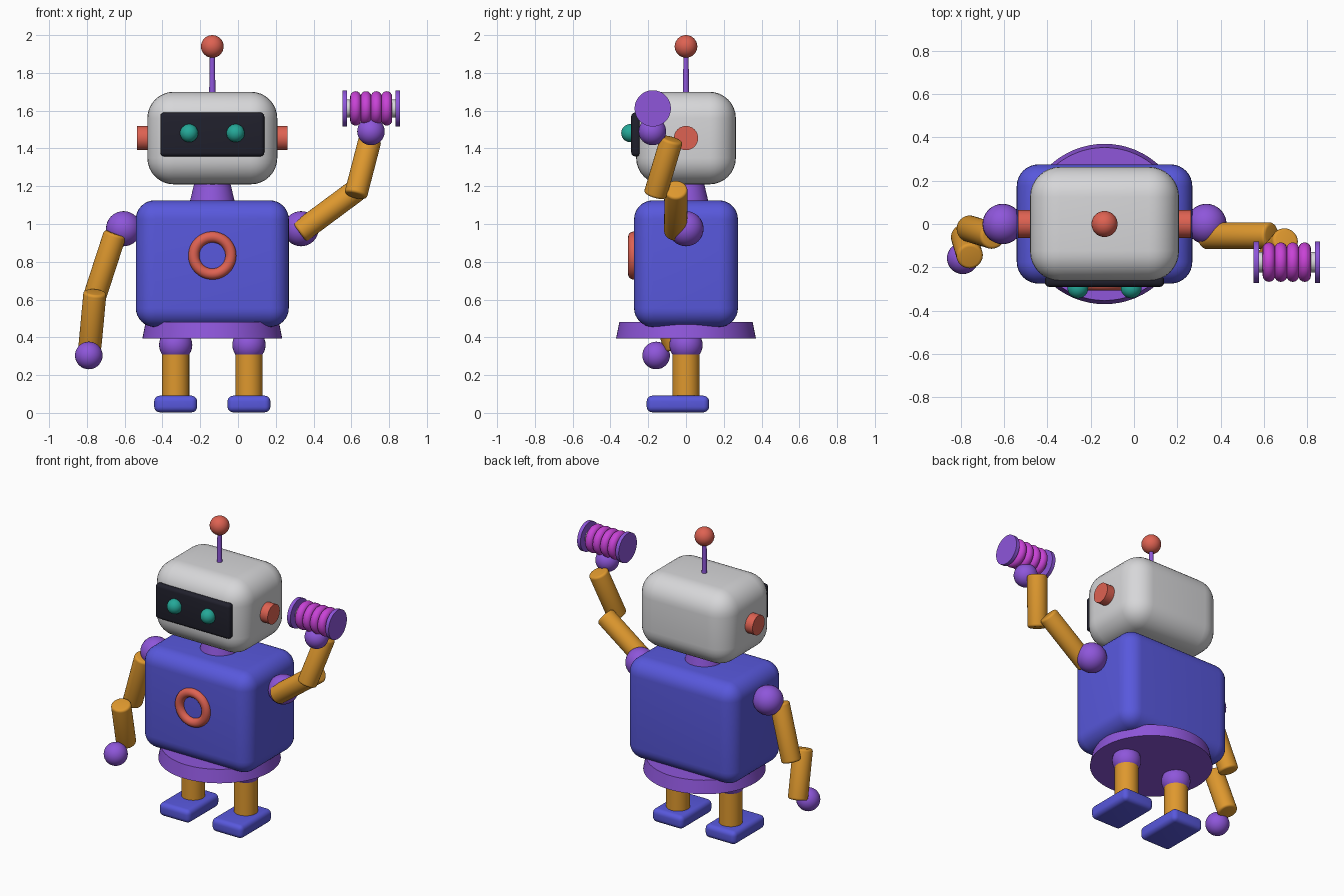
import bpy, math
from mathutils import Vector

if "Cube" in bpy.data.objects:
    bpy.data.objects.remove(bpy.data.objects["Cube"])

CX = -0.136  # centre line of the robot's body


def material(name, r, g, b):
    m = bpy.data.materials.new(name)
    lin = [(c / 255 / 12.92) if c < 11 else ((c / 255 + 0.055) / 1.055) ** 2.4 for c in (r, g, b)]
    m.diffuse_color = (*lin, 1)
    m.use_nodes = True
    m.node_tree.nodes["Principled BSDF"].inputs["Base Color"].default_value = m.diffuse_color
    return m


BLUE = material("blue", 88, 88, 220)
PURPLE = material("purple", 142, 86, 218)
ORANGE = material("orange", 222, 152, 46)
RED = material("coral red", 222, 98, 82)
GREY = material("light grey", 215, 215, 217)
DARK = material("dark screen", 32, 32, 44)
TEAL = material("teal", 36, 168, 152)
MAGENTA = material("magenta", 200, 66, 214)


def finish(name, mat, bevel=0, segments=4):
    ob = bpy.context.object
    ob.name = name
    ob.data.materials.append(mat)
    if bevel:
        bpy.ops.object.transform_apply(location=False, rotation=False, scale=True)
        mod = ob.modifiers.new("Bevel", 'BEVEL')
        mod.width, mod.segments = bevel, segments
        mod.limit_method, mod.angle_limit = 'ANGLE', math.radians(40)
        bpy.ops.object.modifier_apply(modifier=mod.name)
    bpy.ops.object.shade_smooth_by_angle(angle=math.radians(35))
    return ob


def box(name, mat, loc, size, bevel, segments=6):
    bpy.ops.mesh.primitive_cube_add(size=1, location=loc)
    bpy.context.object.scale = size
    return finish(name, mat, bevel, segments)


def ball(name, mat, loc, r):
    bpy.ops.mesh.primitive_uv_sphere_add(segments=32, ring_count=16, radius=r, location=loc)
    return finish(name, mat)


def rod(name, mat, a, b, r1, r2=None, bevel=0, sides=48):
    """Cylinder or cone running from point a to point b."""
    a, b = Vector(a), Vector(b)
    bpy.ops.mesh.primitive_cone_add(vertices=sides, radius1=r1, radius2=r1 if r2 is None else r2,
                                    depth=(b - a).length, location=(a + b) / 2,
                                    rotation=(b - a).to_track_quat('Z', 'Y').to_euler())
    return finish(name, mat, bevel)


def ring(name, mat, loc, rot, major, minor):
    bpy.ops.mesh.primitive_torus_add(major_segments=48, minor_segments=16, location=loc, rotation=rot,
                                     major_radius=major, minor_radius=minor)
    return finish(name, mat)


# Torso, skirt, neck and chest ring
box("torso", BLUE, (CX, 0, 0.79), (0.81, 0.55, 0.67), 0.1, 8)
rod("skirt", PURPLE, (CX, 0, 0.395), (CX, 0, 0.48), 0.37, 0.353, sides=64)
rod("neck", PURPLE, (CX, 0, 1.10), (CX, 0, 1.24), 0.123, 0.09)
ring("chest_ring", RED, (CX, -0.278, 0.833), (math.pi / 2, 0, 0), 0.098, 0.029)

# Head, face screen and antenna
box("head", GREY, (CX, 0, 1.455), (0.688, 0.528, 0.49), 0.14, 8)
box("face_screen", DARK, (CX, -0.265, 1.474), (0.55, 0.05, 0.232), 0.02, 4)
rod("antenna", PURPLE, (CX, 0, 1.68), (CX, 0, 1.91), 0.017, 0.013, sides=24)
ball("antenna_ball", RED, (CX, 0, 1.94), 0.06)

# Paired parts on both sides of the centre line
for side, s in (("left", -1), ("right", 1)):
    ball(f"{side}_eye", TEAL, (CX + s * 0.123, -0.295, 1.481), 0.048)
    rod(f"{side}_ear", RED, (CX + s * 0.30, 0, 1.455), (CX + s * 0.399, 0, 1.455), 0.064)
    ball(f"{side}_shoulder", PURPLE, (CX + s * 0.47, 0, 0.975), 0.093)
    x = CX + s * 0.194
    ball(f"{side}_hip", PURPLE, (x, 0, 0.36), 0.088)
    rod(f"{side}_leg", ORANGE, (x, 0, 0.07), (x, 0, 0.36), 0.072)
    box(f"{side}_foot", BLUE, (x, -0.043, 0.047), (0.227, 0.33, 0.088), 0.03, 5)

# Arms: one hanging, one raised
arms = {
    "left_upper_arm": ((-0.65, -0.055, 0.95), (-0.764, -0.02, 0.60)),
    "left_forearm": ((-0.757, -0.15, 0.64), (-0.785, -0.055, 0.34)),
    "right_upper_arm": ((0.325, -0.055, 0.955), (0.635, -0.053, 1.185)),
    "right_forearm": ((0.622, -0.165, 1.15), (0.70, -0.075, 1.45)),
}
for name, (a, b) in arms.items():
    rod(name, ORANGE, a, b, 0.061, bevel=0.015)
ball("left_hand", PURPLE, (-0.79, -0.158, 0.304), 0.073)
ball("right_hand", PURPLE, (0.704, -0.178, 1.49), 0.073)

# Spool held in the raised hand
SX, SY, SZ = 0.705, -0.176, 1.612
rod("spool_core", GREY, (SX - 0.14, SY, SZ), (SX + 0.14, SY, SZ), 0.047)
for side, s in (("left", -1), ("right", 1)):
    rod(f"spool_{side}_flange", PURPLE, (SX + s * 0.129, SY, SZ), (SX + s * 0.153, SY, SZ), 0.096)
for i in range(4):
    ring(f"spool_thread_{i + 1}", MAGENTA, (SX + (i - 1.5) * 0.055, SY, SZ), (0, math.pi / 2, 0), 0.062, 0.029)
